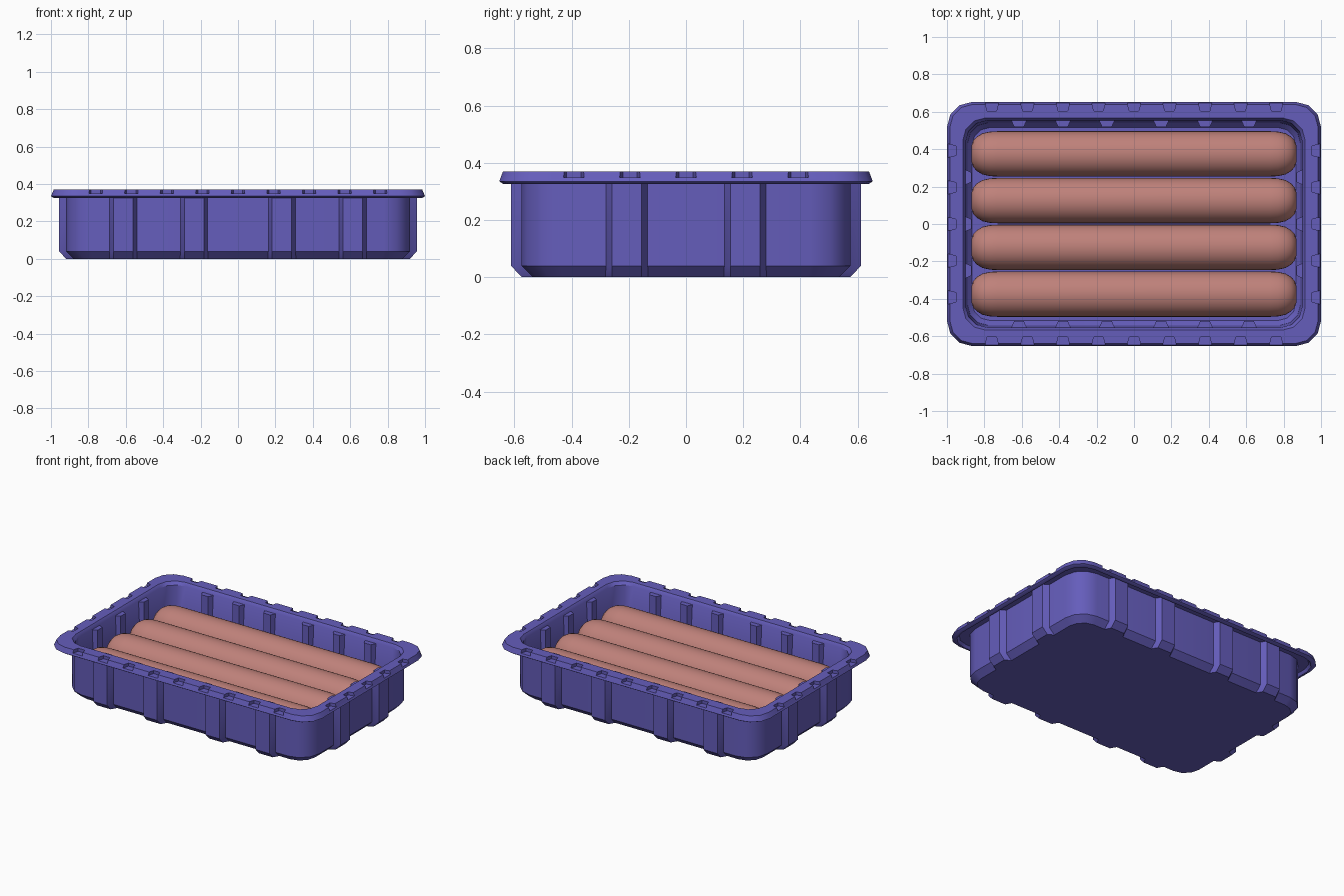
import bpy, bmesh, math
from mathutils import Matrix, Vector

if "Cube" in bpy.data.objects:
    bpy.data.objects.remove(bpy.data.objects["Cube"])


def material(name, rgb):
    m = bpy.data.materials.new(name)
    m.diffuse_color = (*rgb, 1)
    m.use_nodes = True
    m.node_tree.nodes["Principled BSDF"].inputs["Base Color"].default_value = m.diffuse_color
    return m


PURPLE = material("purple plastic", (0.13, 0.11, 0.50))
PINK = material("sausage pink", (0.52, 0.22, 0.195))


def finish(name, bm, mat, angle=30):
    bmesh.ops.recalc_face_normals(bm, faces=bm.faces)
    me = bpy.data.meshes.new(name)
    bm.to_mesh(me)
    bm.free()
    me.materials.append(mat)
    ob = bpy.data.objects.new(name, me)
    bpy.context.collection.objects.link(ob)
    smooth(ob, angle)
    return ob


def smooth(ob, angle):
    bpy.ops.object.select_all(action='DESELECT')
    ob.select_set(True)
    bpy.context.view_layer.objects.active = ob
    bpy.ops.object.shade_smooth_by_angle(angle=math.radians(angle))


def loft(bm, rings):
    """Join matching rings of points into a capped solid."""
    vs = [[bm.verts.new(p) for p in ring] for ring in rings]
    n = len(vs[0])
    for a, b in zip(vs, vs[1:]):
        for i in range(n):
            j = (i + 1) % n
            bm.faces.new((a[i], a[j], b[j], b[i]))
    bm.faces.new(vs[0][::-1])
    bm.faces.new(vs[-1])


def rounded(hx, hy, r, z, seg=3):
    pts = []
    for k, (sx, sy) in enumerate([(1, 1), (-1, 1), (-1, -1), (1, -1)]):
        for i in range(seg + 1):
            a = math.pi / 2 * (k + i / seg)
            pts.append((sx * (hx - r) + r * math.cos(a),
                        sy * (hy - r) + r * math.sin(a), z))
    return pts


def trapezoid(side, along, d0, d1, w0, w1, z):
    """Plan trapezoid from distance d0 (half width w0) to d1 (half width w1)."""
    rot = Matrix.Rotation(side * math.pi / 2, 3, 'Z')
    return [rot @ Vector(p) for p in ((d0, along - w0, z), (d1, along - w1, z),
                                      (d1, along + w1, z), (d0, along + w0, z))]


# tray shell: outside, hollow rim, then inside wall and floor
bm = bmesh.new()
loft(bm, [rounded(*p) for p in (
    (0.88, 0.535, 0.11, 0.0), (0.92, 0.575, 0.14, 0.04), (0.92, 0.575, 0.14, 0.345),
    (0.965, 0.62, 0.13, 0.345), (0.975, 0.63, 0.13, 0.325), (0.985, 0.638, 0.13, 0.325),
    (1.0, 0.653, 0.135, 0.335), (0.985, 0.64, 0.125, 0.37), (0.915, 0.567, 0.12, 0.37),
    (0.90, 0.553, 0.115, 0.35), (0.89, 0.542, 0.11, 0.07), (0.865, 0.515, 0.09, 0.04))])
tray = finish("tray", bm, PURPLE, 35)

# notches around the rim
bm = bmesh.new()
for side in range(4):
    edge, count, step = ((1.0, 2, 0.196), (0.653, 4, 0.19))[side % 2]
    for i in range(-count, count + 1):
        loft(bm, [trapezoid(side, i * step, edge - 0.048, edge + 0.02, 0.025, 0.043, z)
                  for z in (0.349, 0.40)])
cutter = finish("notch_cutter", bm, PURPLE)
cutter.hide_render = True
mod = tray.modifiers.new("notches", 'BOOLEAN')
mod.operation, mod.solver, mod.object = 'DIFFERENCE', 'EXACT', cutter
smooth(tray, 35)
bpy.ops.object.modifier_apply(modifier="notches")
bpy.data.objects.remove(cutter)
smooth(tray, 35)

# outer ribs with chamfered feet, rooted inside the wall thickness
bm = bmesh.new()
for side in range(4):
    wall, places = ((0.92, (-0.207, 0.207)), (0.575, (-0.613, -0.235, 0.235, 0.613)))[side % 2]
    for y in places:
        loft(bm, [trapezoid(side, y, wall - 0.012 - s, wall + 0.037 - s, 0.08, 0.052, z)
                  for s, z in ((0.038, 0.0), (0, 0.04), (0, 0.346))])
finish("outer_ribs", bm, PURPLE)

# inner ribs
bm = bmesh.new()
for side in range(4):
    wall, places = ((0.905, (-0.25, 0, 0.25)),
                    (0.555, (-0.615, -0.38, -0.145, 0.145, 0.38, 0.615)))[side % 2]
    for y in places:
        loft(bm, [trapezoid(side, y, wall - 0.036, wall, 0.026, 0.042, z)
                  for z in (0.035, 0.345)])
finish("inner_ribs", bm, PURPLE)

# four sausages, revolved about x
R, SEG = 0.121, 32
end = [(0.868, 0.045), (0.86, 0.07), (0.84, 0.092), (0.81, 0.11), (0.77, 0.119), (0.73, R)]
profile = [(-x, r) for x, r in end] + end[::-1]
for k in range(4):
    bm = bmesh.new()
    y = -0.375 + 0.25 * k
    loft(bm, [[(x, y + r * math.cos(2 * math.pi * i / SEG),
                0.165 + r * math.sin(2 * math.pi * i / SEG)) for i in range(SEG)]
              for x, r in profile])
    finish(f"sausage_{k + 1}", bm, PINK, 80)
